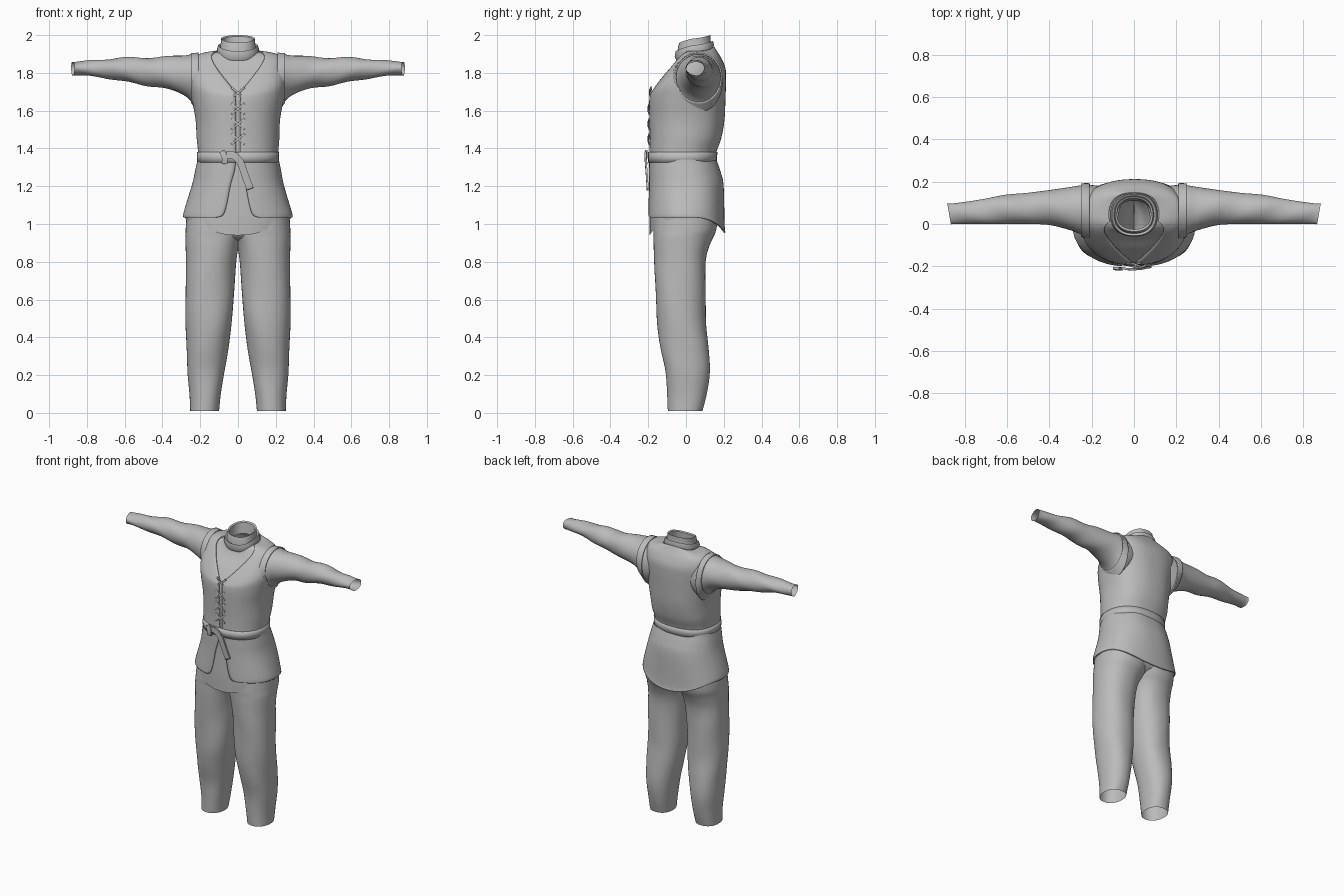
import bpy, bmesh, math
from mathutils import Vector

if "Cube" in bpy.data.objects:
    bpy.data.objects.remove(bpy.data.objects["Cube"], do_unlink=True)

cloth = bpy.data.materials.new("grey cloth")
cloth.use_nodes = True
GREY = (0.5, 0.5, 0.5, 1)
cloth.diffuse_color = GREY
cloth.node_tree.nodes["Principled BSDF"].inputs["Base Color"].default_value = GREY


def finish(name, bm, thick=0.0):
    """Turn a bmesh into a smooth shaded object, optionally thickened inward."""
    bmesh.ops.recalc_face_normals(bm, faces=bm.faces)
    mesh = bpy.data.meshes.new(name)
    bm.to_mesh(mesh)
    bm.free()
    obj = bpy.data.objects.new(name, mesh)
    bpy.context.collection.objects.link(obj)
    mesh.materials.append(cloth)
    if thick:
        mod = obj.modifiers.new("Thickness", 'SOLIDIFY')
        mod.thickness = thick
        mod.offset = -1
    bpy.ops.object.select_all(action='DESELECT')
    obj.select_set(True)
    bpy.context.view_layer.objects.active = obj
    bpy.ops.object.shade_smooth_by_angle(angle=math.radians(45))
    return obj


def loft(name, rings, closed=True, thick=0.0):
    """Skin a list of equal-length point rings."""
    bm = bmesh.new()
    rows = [[bm.verts.new(p) for p in ring] for ring in rings]
    n = len(rows[0])
    for a, b in zip(rows, rows[1:]):
        for i in range(n if closed else n - 1):
            j = (i + 1) % n
            bm.faces.new((a[i], a[j], b[j], b[i]))
    return finish(name, bm, thick)


def smooth_rows(rows, steps=5):
    """Catmull-Rom interpolation of rows of numbers."""
    out = []
    for i in range(len(rows) - 1):
        a, b, c, d = (rows[max(i - 1, 0)], rows[i], rows[i + 1],
                      rows[min(i + 2, len(rows) - 1)])
        for s in range(steps):
            t = s / steps
            out.append([q + t * (r - p) / 2 + t * t * (p - 2.5 * q + 2 * r - w / 2)
                        + t ** 3 * (1.5 * (q - r) + (w - p) / 2)
                        for p, q, r, w in zip(a, b, c, d)])
    return out + [list(rows[-1])]


def spow(v, p):
    return math.copysign(abs(v) ** p, v)


def body_point(row, a, grow=0.0, power=3, fold=0.012):
    """Point at angle a from the front; row = side z, front z, back z, half width, front y, back y."""
    zs, zf, zb, hw, yf, yb = row[:6]
    c, s = math.cos(a), math.sin(a)
    z = zs + ((zf if c > 0 else zb) - zs) * abs(c) ** power
    mid, half = (yf + yb) / 2, (yb - yf) / 2 + grow
    k = 1 + fold * math.sin(5 * a + 14 * z) * (0.4 - 0.6 * c) * abs(s)
    return Vector(((hw + grow) * spow(s, 0.85) * k, mid - half * spow(c, 0.9) * k, z + grow * 0.5))


def full_ring(row, n=64, **kw):
    return [body_point(row, math.tau * i / n, **kw) for i in range(n)]


# Torso rows, with the half angle of the vest opening last
torso = [
    (1.03, 1.03, .95, .28, -.193, .2, .33),
    (1.06, 1.055, 1.0, .277, -.193, .195, .2),
    (1.2, 1.2, 1.2, .235, -.188, .19, .12),
    (1.28, 1.28, 1.28, .218, -.187, .172, .05),
    (1.36, 1.36, 1.36, .204, -.185, .15, .03),
    (1.45, 1.45, 1.45, .21, -.183, .178, .03),
    (1.55, 1.55, 1.55, .215, -.185, .195, .03),
    (1.66, 1.66, 1.66, .235, -.185, .2, .03),
    (1.74, 1.7, 1.76, .248, -.17, .203, .04),
    (1.82, 1.77, 1.82, .244, -.12, .2, .25),
    (1.88, 1.82, 1.87, .222, -.075, .18, .5),
    (1.903, 1.855, 1.91, .17, -.05, .155, .85),
    (1.912, 1.875, 1.935, .11, -.045, .14, 1.25),
]
shirt = [(1.03, .94, .96) + torso[0][3:]] + torso[1:]
loft("shirt_body", [full_ring(r) for r in smooth_rows(shirt)])


# Vest: open at the front, tied at the waist
def vest_ring(row, n=80):
    gap = max(row[6], 0.02)
    return [body_point(row, gap + (math.tau - 2 * gap) * i / n, grow=.009) for i in range(n + 1)]


loft("vest", [vest_ring(r) for r in smooth_rows(torso)], closed=False, thick=.007)

# Folded collar with its inner lining
collar = [
    (1.9, 1.865, 1.93, .108, -.05, .145), (1.925, 1.885, 1.95, .112, -.06, .148),
    (1.947, 1.915, 1.968, .105, -.055, .143), (1.94, 1.91, 1.96, .094, -.045, .132),
    (1.965, 1.94, 1.98, .09, -.042, .13), (1.983, 1.96, 2.0, .09, -.035, .13),
    (1.978, 1.955, 1.993, .08, -.025, .12), (1.9, 1.85, 1.92, .08, -.03, .11),
]
loft("collar", [full_ring(r, power=1.3, fold=0) for r in collar])

# Sleeves: x, low z, high z, front y, back y
sleeve = [
    (.13, 1.64, 1.885, -.06, .175), (.21, 1.6, 1.898, -.07, .185),
    (.25, 1.655, 1.9, -.05, .183), (.3, 1.69, 1.892, -.03, .175),
    (.4, 1.72, 1.885, -.005, .16), (.5, 1.735, 1.88, 0, .147),
    (.6, 1.755, 1.882, 0, .138), (.72, 1.775, 1.87, 0, .115),
    (.85, 1.788, 1.86, 0, .097), (.875, 1.787, 1.861, -.002, .098),
]


def sleeve_ring(row, side, grow=0.0, n=40):
    x, lo, hi, front, back = row
    ring = []
    for i in range(n):
        a = math.tau * i / n
        y = (front + back) / 2 + ((back - front) / 2 + grow) * math.cos(a)
        z = (lo + hi) / 2 + ((hi - lo) / 2 + grow) * math.sin(a)
        lean = .18 * (y - .05) * min(1, max(0, (x - .3) * 2))
        ring.append((side * (x + lean), y, z + .003 * math.sin(30 * x + 2 * a)))
    return ring


# Trouser legs: z, inner x, outer x, front y, back y
leg = [
    (.01, .1, .253, -.095, .088), (.1, .09, .256, -.1, .11), (.22, .072, .268, -.11, .125),
    (.35, .05, .273, -.135, .12), (.5, .03, .277, -.155, .105), (.7, .018, .278, -.163, .103),
    (.82, .006, .275, -.168, .108), (.9, -.012, .276, -.172, .13),
    (.97, -.05, .277, -.173, .16), (1.08, -.08, .27, -.17, .175),
]


def leg_ring(row, side, n=48):
    z, inner, outer, front, back = row
    ring = []
    for i in range(n):
        a = math.tau * i / n
        k = 1 + .012 * math.sin(3 * a + 16 * z) * (z < .95)
        ring.append((side * ((inner + outer) / 2 + (outer - inner) / 2 * k * spow(math.cos(a), .9)),
                     (front + back) / 2 + (back - front) / 2 * k * spow(math.sin(a), .9), z))
    return ring


for side, label in ((1, "left"), (-1, "right")):
    loft(label + "_sleeve", [sleeve_ring(r, side) for r in smooth_rows(sleeve)])
    loft(label + "_armhole_edge", [sleeve_ring(r, side, .009) for r in smooth_rows(sleeve[1:3])],
         thick=.008)
    loft(label + "_trouser_leg", [leg_ring(r, side) for r in smooth_rows(leg)])

# Trouser seat bridging the legs
seat = [(.91, .91, .91, .02, -.1, .05), (.935, .935, .95, .13, -.15, .11),
        (1.0, 1.0, 1.0, .24, -.172, .16), (1.1, 1.1, 1.1, .25, -.17, .17)]
loft("trouser_seat", [full_ring(r, fold=0) for r in smooth_rows(seat)])

# Belt band
belt = [(z, z, z, w, -.2, b) for z, w, b in ((1.325, .216, .165), (1.352, .217, .163), (1.38, .216, .168))]
loft("belt", [full_ring(r, fold=0) for r in belt], thick=.012)


# Straps and cords swept along the front
def strip(name, path, width, thick):
    """Flat strap facing the front along (x, y, z) points."""
    pts = [Vector(p) for p in smooth_rows(path)]
    rings = []
    for i, p in enumerate(pts):
        d = pts[min(i + 1, len(pts) - 1)] - pts[max(i - 1, 0)]
        across = Vector((-d.z, 0, d.x)).normalized() * width / 2
        depth = Vector((0, thick / 2, 0))
        rings.append([p + across + depth, p + across - depth, p - across - depth, p - across + depth])
    bm_obj = loft(name, rings)
    bm = bmesh.new()
    bm.from_mesh(bm_obj.data)
    bmesh.ops.holes_fill(bm, edges=bm.edges)
    bm.to_mesh(bm_obj.data)
    bm.free()


strip("belt_tail", [(-.06, -.208, 1.365), (-.02, -.214, 1.362), (.015, -.212, 1.32),
                    (.04, -.207, 1.25), (.065, -.203, 1.185)], .038, .01)
strip("belt_knot", [(-.085, -.21, 1.385), (-.07, -.214, 1.35), (-.072, -.21, 1.318)], .03, .012)

# Crossed lacing
for row, z in enumerate((1.45, 1.53, 1.61, 1.695)):
    y = -.198 if z < 1.65 else -.19
    for s in (1, -1):
        strip("lace_%d_%s" % (row + 1, "left" if s > 0 else "right"),
              [(-s * .034, y + .006, z - .028), (0, y - s * .003, z), (s * .034, y + .006, z + .028)],
              .011, .008)
